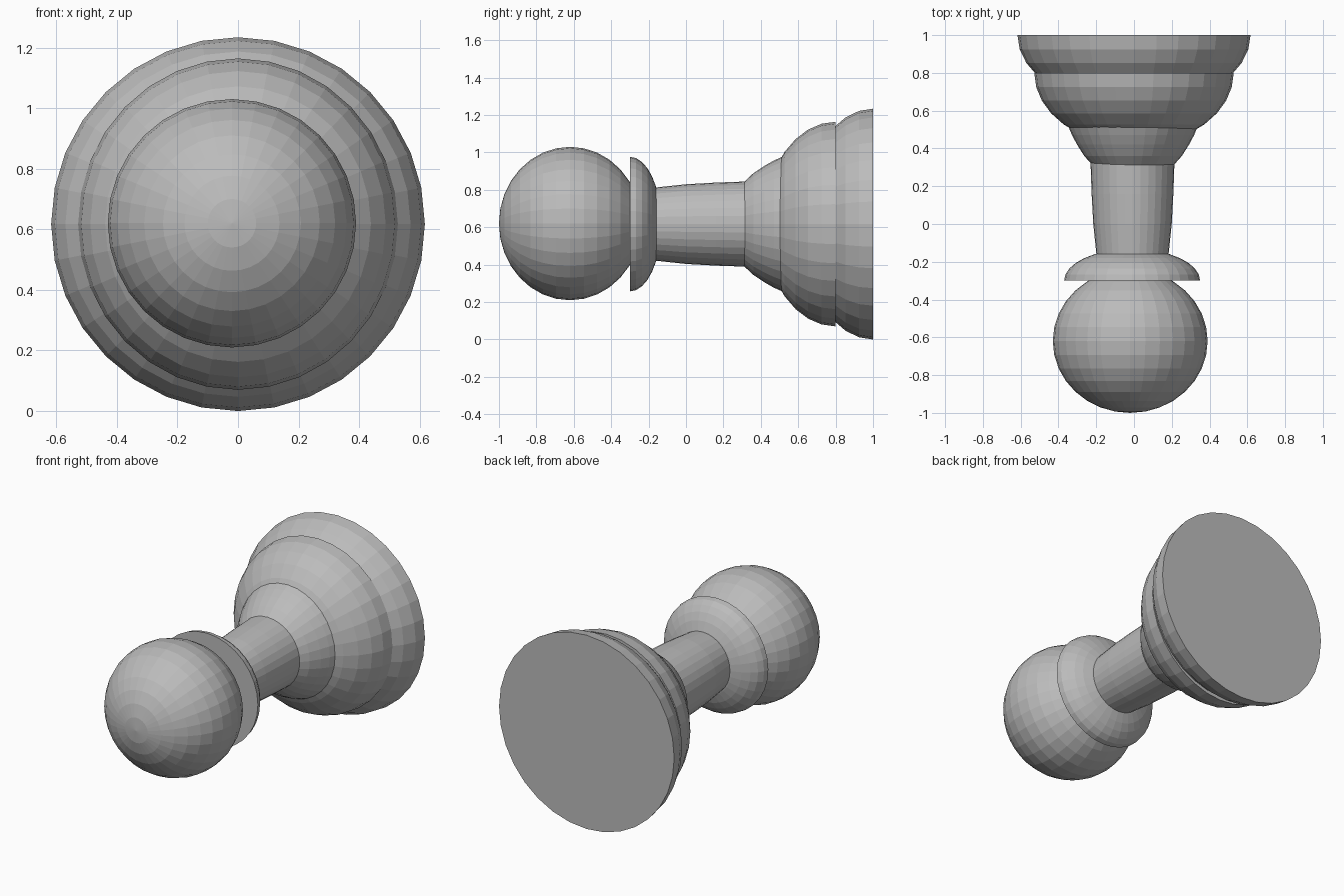
import bpy, bmesh
from math import sin, cos, pi

cube = bpy.data.objects.get("Cube")
if cube:
    bpy.data.objects.remove(cube)

SEGMENTS = 32
CENTRE_Z = 0.617

grey = bpy.data.materials.new("plain_grey")
grey.use_nodes = True
colour = (0.5, 0.5, 0.5, 1)
grey.diffuse_color = colour
grey.node_tree.nodes["Principled BSDF"].inputs["Base Color"].default_value = colour


def turned(name, profile, x=0.0, flatten=1.0):
    """Closed flat-shaded solid turned round the y axis from (y, radius) pairs."""
    bm = bmesh.new()
    rings = []
    for y, r in profile:
        ring = []
        for i in range(SEGMENTS):
            a = 2 * pi * i / SEGMENTS
            ring.append(bm.verts.new((x + flatten * r * sin(a), y, CENTRE_Z + r * cos(a))))
        rings.append(ring)
    for lower, upper in zip(rings, rings[1:]):
        for i in range(SEGMENTS):
            j = (i + 1) % SEGMENTS
            bm.faces.new((lower[i], lower[j], upper[j], upper[i]))
    bm.faces.new(rings[0])
    bm.faces.new(rings[-1])
    bmesh.ops.recalc_face_normals(bm, faces=bm.faces)
    mesh = bpy.data.meshes.new(name)
    bm.to_mesh(mesh)
    bm.free()
    mesh.materials.append(grey)
    obj = bpy.data.objects.new(name, mesh)
    bpy.context.collection.objects.link(obj)
    return obj


def dome(rim_y, radius, depth, steps=7):
    """Profile of a half ellipsoid; its flat rim is at rim_y."""
    angles = [i * pi / 16 for i in range(steps + 1)]
    return [(rim_y - depth * sin(a), radius * cos(a)) for a in angles]


# Stepped foot
turned("foot_rim", dome(1.0, 0.617, 0.385))
turned("foot_middle", dome(0.80, 0.547, 0.385), flatten=0.965)
turned("foot_top", [(0.31, 0.225), (0.36, 0.272), (0.42, 0.312),
                    (0.47, 0.34), (0.515, 0.36)], x=-0.005, flatten=0.95)

# Slightly swelling stem
turned("stem", [(-0.2, 0.19), (-0.16, 0.196), (0.0, 0.213),
                (0.16, 0.222), (0.33, 0.228)], x=-0.008, flatten=0.975)

# Collar, flat towards the head
turned("collar", [(y, r) for y, r in dome(0.30, 0.36, 0.168)], x=-0.01)
collar = bpy.data.objects["collar"]
for v in collar.data.vertices:
    v.co.y = -v.co.y
collar.data.flip_normals()

# Round head
bpy.ops.mesh.primitive_uv_sphere_add(segments=SEGMENTS, ring_count=16, radius=1,
                                     location=(-0.02, -0.62, 0.62),
                                     rotation=(pi / 2, 0, 0))
head = bpy.context.object
head.name = "head"
head.scale = (0.41, 0.41, 0.38)
head.data.materials.append(grey)
